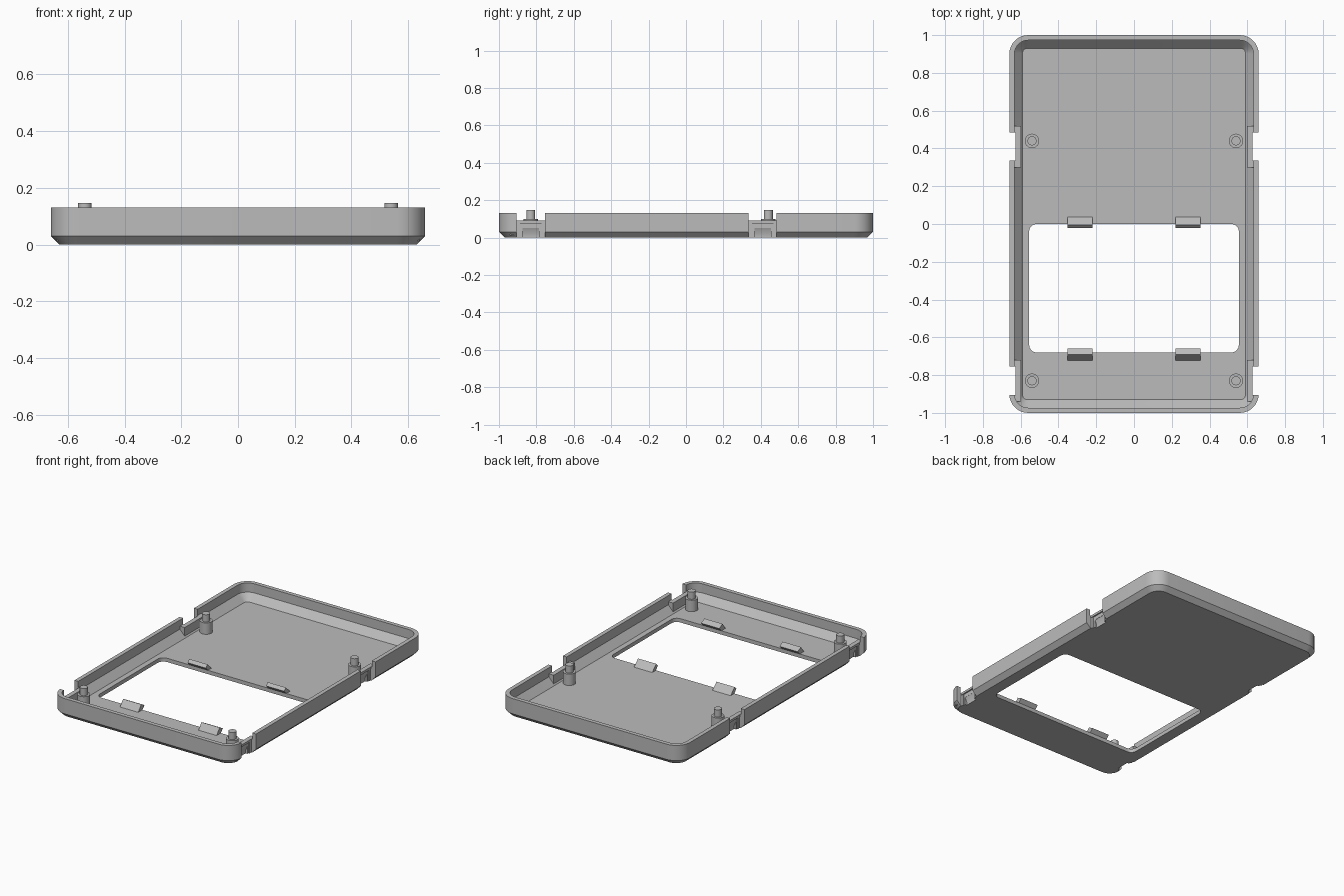
import bpy, bmesh, math

if "Cube" in bpy.data.objects:
    bpy.data.objects.remove(bpy.data.objects["Cube"])

grey = bpy.data.materials.new("light_grey_plastic")
grey.use_nodes = True
grey.diffuse_color = (0.5, 0.5, 0.5, 1)
grey.node_tree.nodes["Principled BSDF"].inputs["Base Color"].default_value = (0.5, 0.5, 0.5, 1)


def rounded(hx, hy, r, z, cy=0, steps=8):
    """Rounded rectangle outline at height z."""
    pts = []
    for q, (sx, sy) in enumerate([(1, 1), (-1, 1), (-1, -1), (1, -1)]):
        for i in range(steps + 1):
            a = math.pi / 2 * (q + i / steps)
            pts.append((sx * (hx - r) + r * math.cos(a), cy + sy * (hy - r) + r * math.sin(a), z))
    return pts


def loft(name, rings):
    """Closed solid through matching outlines, capped at both ends."""
    bm = bmesh.new()
    loops = [[bm.verts.new(p) for p in ring] for ring in rings]
    n = len(loops[0])
    for a, b in zip(loops, loops[1:]):
        for i in range(n):
            bm.faces.new((a[i], a[(i + 1) % n], b[(i + 1) % n], b[i]))
    bm.faces.new(loops[0][::-1])
    bm.faces.new(loops[-1])
    bmesh.ops.recalc_face_normals(bm, faces=bm.faces)
    mesh = bpy.data.meshes.new(name)
    bm.to_mesh(mesh)
    bm.free()
    mesh.materials.append(grey)
    ob = bpy.data.objects.new(name, mesh)
    bpy.context.collection.objects.link(ob)
    return ob


def box(name, x0, x1, y0, y1, z0, z1):
    return loft(name, [[(x0, y0, z), (x1, y0, z), (x1, y1, z), (x0, y1, z)] for z in (z0, z1)])


def select(ob):
    bpy.ops.object.select_all(action='DESELECT')
    ob.select_set(True)
    bpy.context.view_layer.objects.active = ob


def combine(target, tool, operation):
    mod = target.modifiers.new("bool", 'BOOLEAN')
    mod.operation, mod.object, mod.solver = operation, tool, 'EXACT'
    select(target)
    bpy.ops.object.modifier_apply(modifier=mod.name)
    bpy.data.objects.remove(tool)


HX, HY, FLOOR, TOP = 0.66, 1.0, 0.025, 0.13

# Tray: (inset, corner radius, height) up the outside and down the inside
profile = [(0.03, 0.07, 0), (0, 0.1, 0.03), (0, 0.1, TOP),
           (0.027, 0.073, TOP), (0.027, 0.073, 0.07), (0.07, 0.025, FLOOR)]
tray = loft("tray", [rounded(HX - i, HY - i, r, z) for i, r, z in profile])

# Screen window
W0, W1 = -0.68, 0.0
combine(tray, loft("window_cutter", [rounded(0.555, (W1 - W0) / 2, 0.04, z, (W0 + W1) / 2)
                                     for z in (-0.1, 0.1)]), 'DIFFERENCE')

# Side latches: inner backing wall, outer wall gap, and sloped recess
for s in (-1, 1):
    for y in (-0.83, 0.41):
        combine(tray, box("latch_wall", s * 0.598, s * 0.64, y - 0.11, y + 0.11, 0.012, 0.09), 'UNION')
        combine(tray, box("gap_cutter", s * 0.619, s * 0.7, y - 0.075, y + 0.075, -0.1, 0.2), 'DIFFERENCE')
        combine(tray, box("top_cutter", s * 0.58, s * 0.7, y - 0.075, y + 0.075, 0.09, 0.2), 'DIFFERENCE')
        wedge = [(0.605, -0.01), (0.605, 0.02), (0.618, 0.05), (0.64, 0.05), (0.64, -0.01)]
        combine(tray, loft("recess_cutter", [[(s * x, y + d, z) for x, z in wedge]
                                             for d in (-0.045, 0.045)]), 'DIFFERENCE')
        # Thin raised strip along the top of the latch wall
        box("latch_rib", s * 0.617, s * 0.628, y - 0.075, y + 0.075, 0.075, 0.09)
        for d in (-0.066, 0.066):
            box("latch_leg", s * 0.615, s * 0.625, y + d - 0.009, y + d + 0.009, 0, 0.076)

# Screen clips along both window edges; offsets run outward from the edge
for x in (-0.285, 0.285):
    for name, edge, d, hook in (
            ("back_clip", W1, 1, [(0.038, FLOOR), (-0.004, 0.066), (-0.022, 0.048), (0, FLOOR)]),
            ("front_clip", W0, -1, [(0.043, FLOOR), (0.012, 0.066), (-0.022, 0.048), (0, FLOOR)])):
        loft(name, [[(x + w, edge + d * o, z) for o, z in hook] for w in (-0.066, 0.066)])

# Stepped mounting posts
for x in (-0.54, 0.54):
    for y in (-0.83, 0.44):
        steps = [(0.038, 0.02), (0.038, 0.1), (0.024, 0.1), (0.024, 0.147)]
        post = loft("mounting_post", [[(x + r * math.cos(a * math.pi / 16), y + r * math.sin(a * math.pi / 16), z)
                                       for a in range(32)] for r, z in steps])
        select(post)
        bpy.ops.object.shade_smooth_by_angle(angle=math.radians(30))

select(tray)
bpy.ops.object.shade_smooth_by_angle(angle=math.radians(30))
